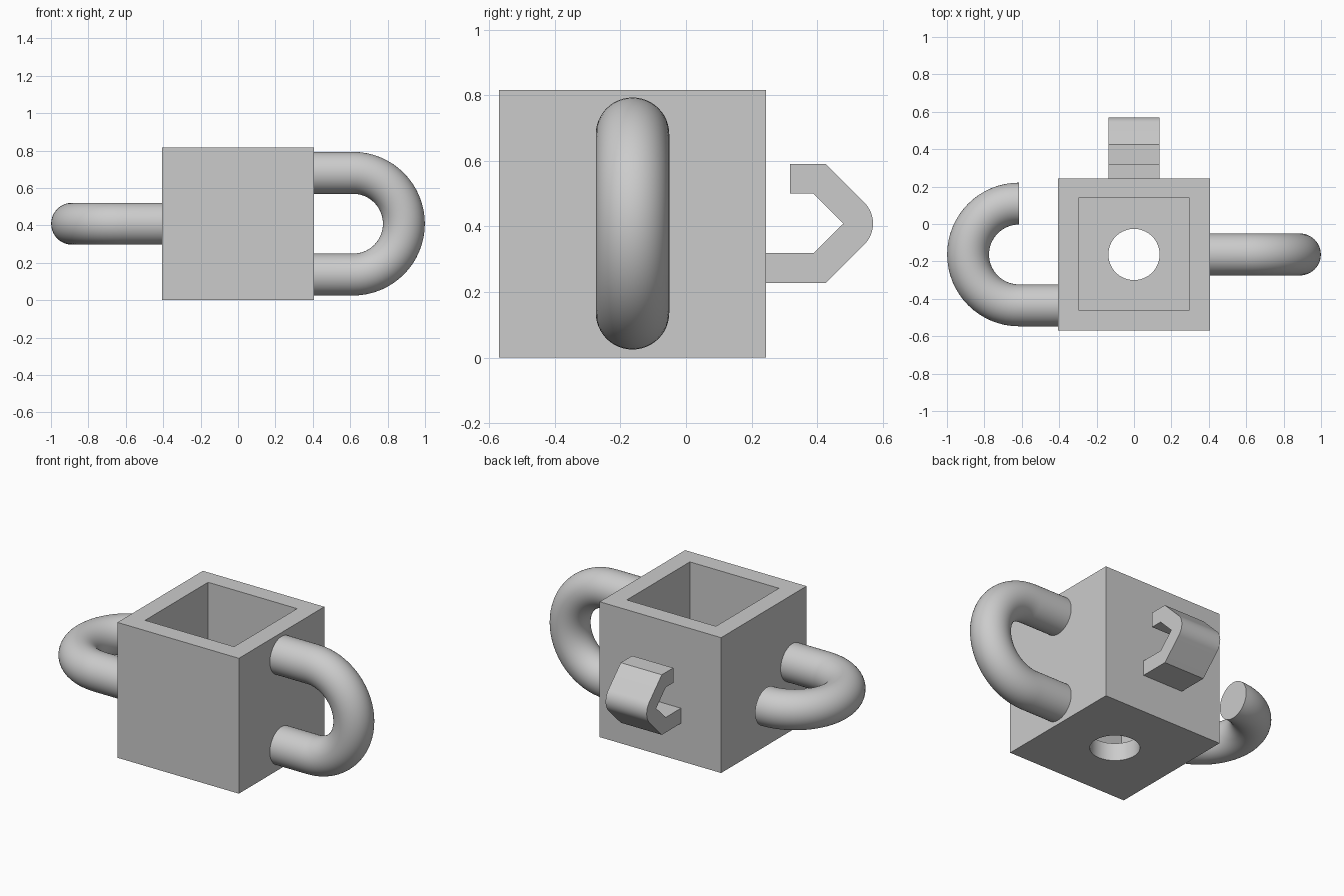
import bpy, bmesh, math
from mathutils import Vector

if "Cube" in bpy.data.objects:
    bpy.data.objects.remove(bpy.data.objects["Cube"])

grey = bpy.data.materials.new("plain_grey")
grey.diffuse_color = (0.6, 0.6, 0.6, 1)
grey.use_nodes = True
grey.node_tree.nodes["Principled BSDF"].inputs["Base Color"].default_value = grey.diffuse_color
CY, MID = -0.163, 0.409      # centre of the box in y, and its mid height


def finish(name, bm):
    bmesh.ops.recalc_face_normals(bm, faces=bm.faces)
    mesh = bpy.data.meshes.new(name)
    bm.to_mesh(mesh)
    bm.free()
    obj = bpy.data.objects.new(name, mesh)
    bpy.context.collection.objects.link(obj)
    mesh.materials.append(grey)
    bpy.ops.object.select_all(action='DESELECT')
    obj.select_set(True)
    bpy.context.view_layer.objects.active = obj
    bpy.ops.object.shade_smooth_by_angle(angle=math.radians(30))
    return obj


def block(name, size, centre):
    bm = bmesh.new()
    bmesh.ops.create_cube(bm, size=1)
    bmesh.ops.scale(bm, vec=size, verts=bm.verts)
    bmesh.ops.translate(bm, vec=centre, verts=bm.verts)
    return finish(name, bm)


def cut(target, cutter):
    cutter.hide_render = True
    mod = target.modifiers.new("cut", 'BOOLEAN')
    mod.operation, mod.solver, mod.object = 'DIFFERENCE', 'EXACT', cutter
    bpy.context.view_layer.objects.active = target
    bpy.ops.object.modifier_apply(modifier=mod.name)
    bpy.data.objects.remove(cutter)


def tube(name, path, across, radius=0.112, sides=48):
    """Sweep a circle along (point, tangent) pairs lying in the plane normal to across."""
    bm = bmesh.new()
    rings = []
    for p, t in path:
        side = across.cross(t).normalized()
        rings.append([bm.verts.new(p + radius * (math.cos(a) * side + math.sin(a) * across))
                      for a in (2 * math.pi * i / sides for i in range(sides))])
    for r0, r1 in zip(rings, rings[1:]):
        for i in range(sides):
            j = (i + 1) % sides
            bm.faces.new((r0[i], r0[j], r1[j], r1[i]))
    bm.faces.new(rings[0])
    bm.faces.new(rings[-1])
    return finish(name, bm)


def bend_path(sign, centre, up, return_leg):
    """Straight leg out of the wall, a half turn, and optionally a leg back."""
    out, R, leg = Vector((sign, 0, 0)), 0.272, 0.212
    path = [(centre - R * up - leg * out, out)]
    for i in range(33):
        a = math.pi * i / 32
        path.append((centre + R * (math.sin(a) * out - math.cos(a) * up),
                     math.cos(a) * out + math.sin(a) * up))
    if return_leg:
        path.append((centre + R * up - leg * out, -out))
    return path


# Hollow open-topped box with a round drain hole in its floor
box = block("box", (0.81, 0.814, 0.816), (0, CY, 0.408))
cut(box, block("cavity_cutter", (0.594, 0.6, 1.0), (0, CY + 0.002, 0.608)))
bm = bmesh.new()
bmesh.ops.create_cone(bm, cap_ends=True, segments=64, radius1=0.137, radius2=0.137, depth=0.4)
bmesh.ops.translate(bm, vec=(0, CY, 0.05), verts=bm.verts)
cut(box, finish("drain_cutter", bm))
bpy.context.view_layer.objects.active = box
box.select_set(True)
bpy.ops.object.shade_smooth_by_angle(angle=math.radians(30))

# Closed upright handle on the right, open flat hook on the left
Y, Z = Vector((0, 1, 0)), Vector((0, 0, 1))
tube("right_handle", bend_path(1, Vector((0.615, CY, MID)), Z, True), Y)
tube("left_hook", bend_path(-1, Vector((-0.615, CY, MID)), Y, False), Z)

# Angular clip on the back with a rounded nose, extruded along x
nose = [(0.48 + 0.09 * math.cos(a), MID + 0.09 * math.sin(a))
        for a in (math.radians(-45 + 90 * i / 16) for i in range(17))]
profile = [(0.244, 0.228), (0.426, 0.228), *nose, (0.426, 0.59), (0.317, 0.59),
           (0.317, 0.5), (0.389, 0.5), (0.48, MID), (0.389, 0.319), (0.244, 0.319)]
bm = bmesh.new()
face = bm.faces.new([bm.verts.new((-0.137, y, z)) for y, z in profile])
ext = bmesh.ops.extrude_face_region(bm, geom=[face], use_keep_orig=True)
bmesh.ops.translate(bm, vec=(0.274, 0, 0),
                    verts=[v for v in ext["geom"] if isinstance(v, bmesh.types.BMVert)])
finish("back_clip", bm)
